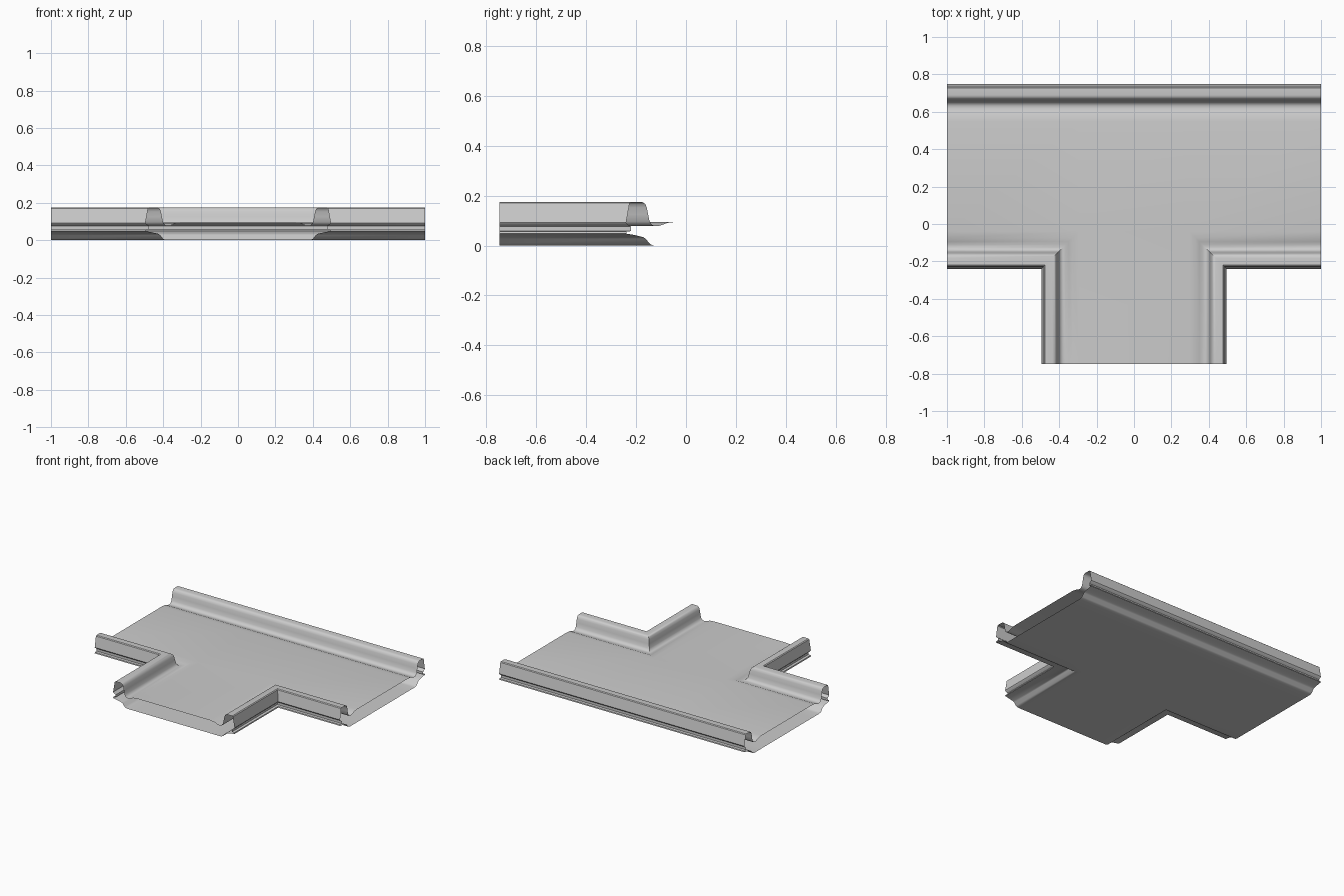
import bpy, bmesh

if "Cube" in bpy.data.objects:
    bpy.data.objects.remove(bpy.data.objects["Cube"])

Y0 = 0.7475          # half depth
FY = -0.24           # outer edge of the front rails
LX = 0.495           # outer edge of the leg rails
W = 0.20             # width of the edge profile

# Edge profile: (distance inward from the outer edge, height),
# from the upper floor over the rail, round the groove and lip, to the underside
profile = [
    (W, 0.095), (0.165, 0.091), (0.145, 0.083), (0.13, 0.078), (0.115, 0.078),
    (0.102, 0.084), (0.094, 0.097), (0.088, 0.125), (0.083, 0.152),
    (0.077, 0.166), (0.068, 0.173), (0.058, 0.175),
    (0.020, 0.175), (0.014, 0.170), (0.0, 0.092), (0.003, 0.087),
    (0.02, 0.076), (0.02, 0.058), (0.002, 0.056), (0.0, 0.048),
    (0.035, 0.042), (0.068, 0.034), (0.078, 0.028), (0.094, 0.008),
    (0.104, 0.002), (0.12, 0.0), (W, 0.0),
]

bm = bmesh.new()


def sweep(path):
    """Sweep the profile along (x, y, inward x, inward y) stations."""
    rows = [[bm.verts.new((x + u * dx, y + u * dy, z)) for u, z in profile]
            for x, y, dx, dy in path]
    for a, b in zip(rows, rows[1:]):
        for j in range(len(profile) - 1):
            bm.faces.new((a[j], b[j], b[j + 1], a[j + 1]))


def panel(x0, x1, y0, y1):
    """Upper and lower floor rectangle."""
    c = [(x0, y0), (x1, y0), (x1, y1), (x0, y1)]
    bm.faces.new([bm.verts.new((x, y, 0.095)) for x, y in c])
    bm.faces.new([bm.verts.new((x, y, 0.0)) for x, y in reversed(c)])


# Straight back rail
ix = LX - W
sweep([(x, Y0, 0, -1) for x in (-1, -ix, ix, 1)])

# Mitred corner rails, right then left
corner = [(1, FY, 0, 1), (LX, FY, -1, 1), (LX, -Y0, -1, 0)]
sweep(corner)
sweep([(-x, y, -dx, dy) for x, y, dx, dy in reversed(corner)])

# Floor: crossbar in three panels plus the leg
for x0, x1 in ((-1, -ix), (-ix, ix), (ix, 1)):
    panel(x0, x1, FY + W, Y0 - W)
panel(-ix, ix, -Y0, FY + W)

bmesh.ops.remove_doubles(bm, verts=bm.verts, dist=0.0005)
mesh = bpy.data.meshes.new("t_junction_tray")
bm.to_mesh(mesh)
bm.free()

tray = bpy.data.objects.new("t_junction_tray", mesh)
bpy.context.collection.objects.link(tray)
bpy.context.view_layer.objects.active = tray
tray.select_set(True)
bpy.ops.object.shade_smooth_by_angle(angle=0.6)
